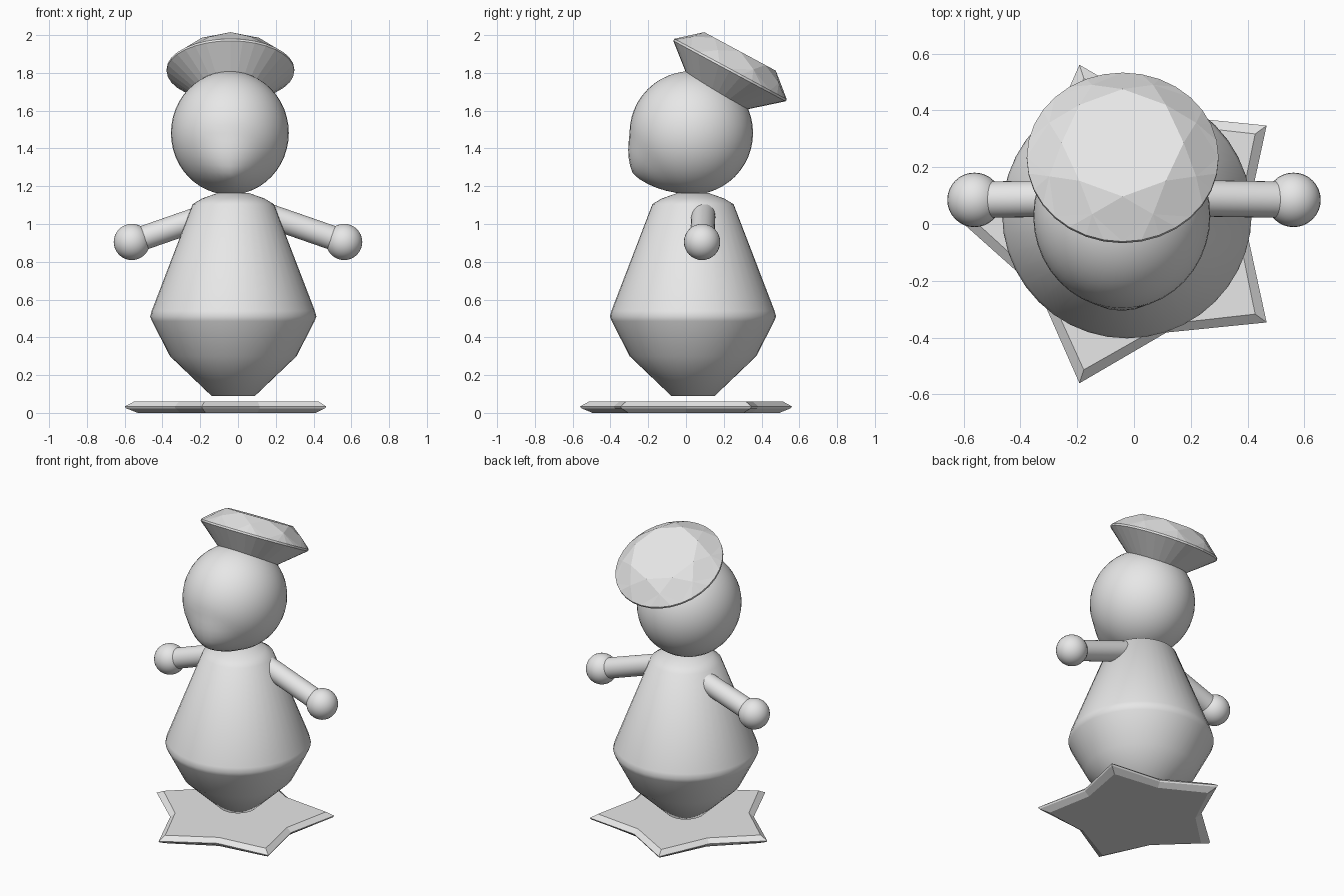
import bpy, bmesh, math
from mathutils import Vector, Matrix

if "Cube" in bpy.data.objects:
    bpy.data.objects.remove(bpy.data.objects["Cube"])

grey = bpy.data.materials.new("light_grey")
grey.diffuse_color = (0.8, 0.8, 0.8, 1)
grey.use_nodes = True
grey.node_tree.nodes["Principled BSDF"].inputs["Base Color"].default_value = grey.diffuse_color


def finish(name, bm, smooth=None):
    """Turn a bmesh into a named object, optionally smooth shaded by angle."""
    bmesh.ops.recalc_face_normals(bm, faces=bm.faces)
    me = bpy.data.meshes.new(name)
    bm.to_mesh(me)
    bm.free()
    me.materials.append(grey)
    ob = bpy.data.objects.new(name, me)
    bpy.context.collection.objects.link(ob)
    if smooth:
        bpy.ops.object.select_all(action='DESELECT')
        ob.select_set(True)
        bpy.context.view_layer.objects.active = ob
        bpy.ops.object.shade_smooth_by_angle(angle=math.radians(smooth))
    return ob


def polar(bm, r, a, z):
    return bm.verts.new((r * math.cos(a), r * math.sin(a), z))


def bridge(bm, a, b):
    n = len(a)
    for i in range(n):
        j = (i + 1) % n
        bm.faces.new((a[i], a[j], b[j], b[i]))


# Body: turned pear shape
bm = bmesh.new()
profile = [(0.115, 0.09), (0.335, 0.30), (0.43, 0.485), (0.44, 0.51), (0.432, 0.54),
           (0.215, 1.105), (0.165, 1.135), (0.08, 1.165)]
N = 40
rings = [[polar(bm, r, 2 * math.pi * i / N, z) for i in range(N)] for r, z in profile]
for lo, hi in zip(rings, rings[1:]):
    bridge(bm, lo, hi)
bm.faces.new(rings[0])
bm.faces.new(rings[-1])
bmesh.ops.translate(bm, vec=(-0.025, 0.037, 0), verts=bm.verts)
finish("body", bm, 55)

# Head: ball with a small point pulled out low on the front
bm = bmesh.new()
bmesh.ops.create_uvsphere(bm, u_segments=40, v_segments=24, radius=1)
centre = Vector((-0.043, 0.028, 1.482))
base = Vector((-0.043, -0.215, 1.285))
pull = Vector((0, -0.055, -0.015))
for v in bm.verts:
    v.co = centre + Vector((v.co.x * 0.312, v.co.y * 0.327, v.co.z * 0.327))
    v.co += pull * max(0, 1 - (v.co - base).length / 0.2)
finish("head", bm, 60)

# Hat: faceted cut gem, tilted back with its tip inside the head
bm = bmesh.new()
step = math.pi / 4
table = [polar(bm, 0.215, k * step, 0.112) for k in range(8)]
mid = [polar(bm, 0.28, (k + 0.5) * step, 0.062) for k in range(8)]
rim = [polar(bm, 0.338, k * step / 4, 0.006) for k in range(32)]
rim_low = [polar(bm, 0.338, k * step / 4, -0.006) for k in range(32)]
tip = bm.verts.new((0, 0, -0.29))
bm.faces.new(table)
bridge(bm, rim, rim_low)
for k in range(8):
    n = (k + 1) % 8
    bm.faces.new((table[k], mid[k], table[n]))                # star facet
    bm.faces.new((table[k], mid[k - 1], rim[4 * k], mid[k]))  # kite facet
    for i in range(4 * k, 4 * k + 4):
        bm.faces.new((mid[k], rim[i], rim[(i + 1) % 32]))
for i in range(32):
    bm.faces.new((rim_low[i], tip, rim_low[(i + 1) % 32]))
tilt = Matrix.Translation((-0.04, 0.233, 1.815)) @ Matrix.Rotation(math.radians(-28.3), 4, 'X')
bm.transform(tilt)
finish("gem_hat", bm)

# Arms and hands
for side, label in ((-1, "left"), (1, "right")):
    hand = Vector((side * 0.562, 0.085, 0.905))
    shoulder = Vector((side * 0.13, 0.092, 1.055))
    axis = hand - shoulder
    bm = bmesh.new()
    bmesh.ops.create_cone(bm, cap_ends=True, segments=32, radius1=0.064, radius2=0.064,
                          depth=axis.length)
    bm.transform(Matrix.Translation((hand + shoulder) / 2)
                 @ axis.to_track_quat('Z', 'Y').to_matrix().to_4x4())
    finish(label + "_arm", bm, 40)
    bm = bmesh.new()
    bmesh.ops.create_uvsphere(bm, u_segments=32, v_segments=16, radius=0.096)
    bmesh.ops.translate(bm, vec=hand, verts=bm.verts)
    finish(label + "_hand", bm, 60)

# Base: flat five-pointed star with bevelled edges above and below
bm = bmesh.new()


def star(outer, inner, z):
    return [polar(bm, inner if i % 2 else outer, math.pi + i * math.pi / 5, z)
            for i in range(10)]


layers = [star(0.52, 0.365, 0.004), star(0.582, 0.397, 0.024),
          star(0.59, 0.402, 0.034), star(0.54, 0.372, 0.06)]
layers[0][0].co.z = 0.0
for v in layers[0]:
    v.co.z = 0.0
for lo, hi in zip(layers, layers[1:]):
    bridge(bm, lo, hi)
bm.faces.new(layers[0])
bm.faces.new(layers[-1])
bmesh.ops.translate(bm, vec=(-0.01, 0, 0), verts=bm.verts)
finish("star_base", bm)
